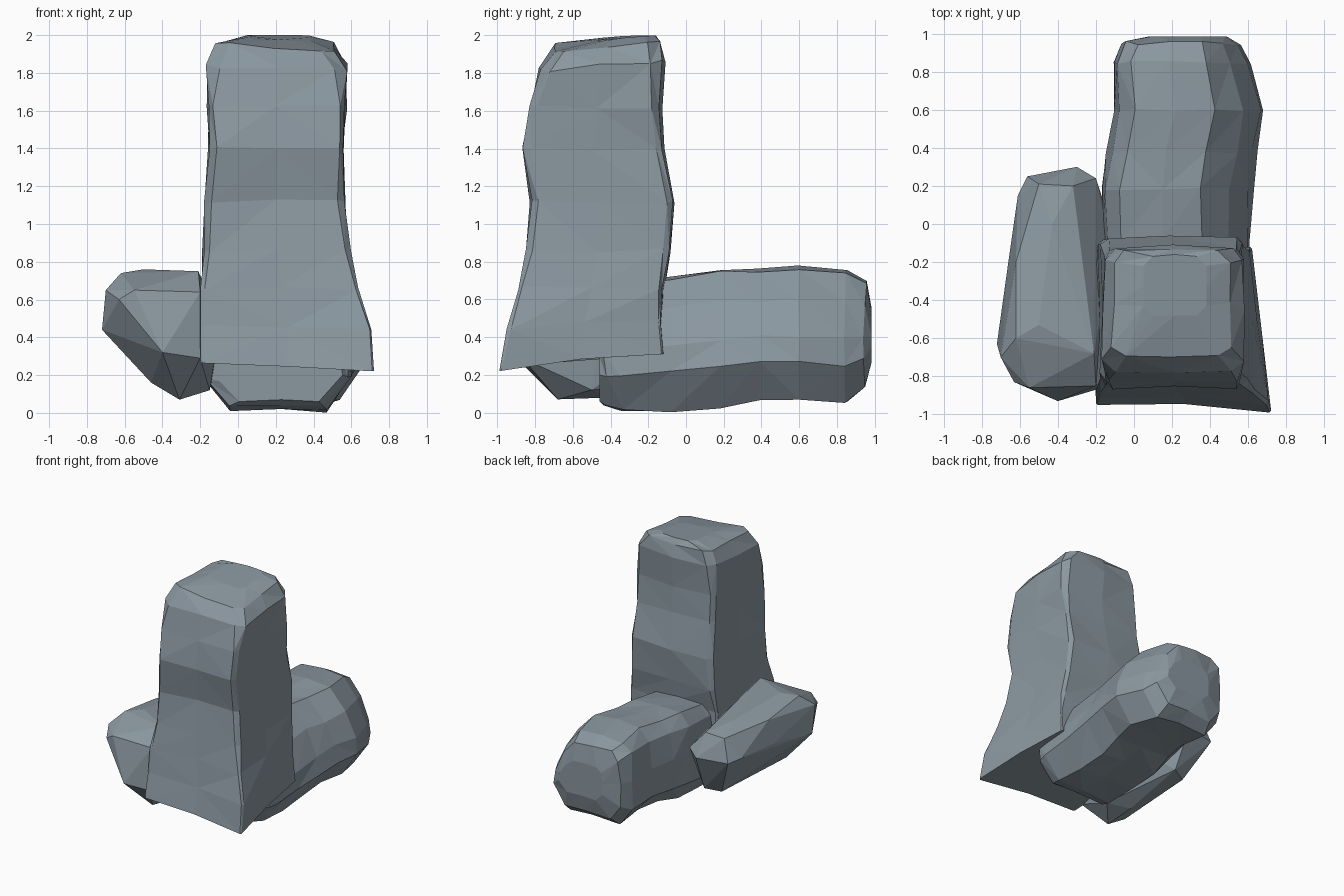
import bpy, bmesh, random
from mathutils import Vector

random.seed(4)
slate = bpy.data.materials.new("slate")
slate.diffuse_color = (0.255, 0.31, 0.35, 1)


def finish(name, bm):
    bmesh.ops.recalc_face_normals(bm, faces=bm.faces)
    me = bpy.data.meshes.new(name)
    bm.to_mesh(me)
    bm.free()
    me.materials.append(slate)
    ob = bpy.data.objects.new(name, me)
    bpy.context.collection.objects.link(ob)
    return ob


def loft(name, rings, jitter):
    """Skin equal-sized rings; roughen the inner ones into uneven facets."""
    bm = bmesh.new()
    rows = []
    for i, ring in enumerate(rings):
        j = jitter if 0 < i < len(rings) - 1 else 0
        rows.append([bm.verts.new(Vector(p) + Vector([random.uniform(-j, j) for _ in range(3)]))
                     for p in ring])
    n = len(rows[0])
    for a, b in zip(rows, rows[1:]):
        for k in range(n):
            m = (k + 1) % n
            if random.random() < 0.5:
                tris = ((a[k], a[m], b[m]), (a[k], b[m], b[k]))
            else:
                tris = ((a[k], a[m], b[k]), (a[m], b[m], b[k]))
            for t in tris:
                bm.faces.new(t)
    bm.faces.new(rows[0])
    bm.faces.new(rows[-1])
    return finish(name, bm)


def block_ring(z, x0, x1, y0, y1, c, back=0.0, tilt=0.0, roll=0.0):
    """Chamfered rectangle; back pulls in the rear right corner,
    tilt lifts the rear, roll drops the front right corner."""
    xm, ym = (x0 + x1) / 2, (y0 + y1) / 2
    xb = x1 - back
    pts = [(x0 + c, y0 + back * 0.4), (xm, y0 + back * 0.45), (x1 - c, y0), (x1, y0 + c),
           ((x1 + xb) / 2, ym), (xb, y1 - c), (xb - c, y1), (xm, y1 + 0.01), (x0 + c, y1),
           (x0, y1 - c), (x0, ym), (x0, y0 + back * 0.4 + c)]
    out = []
    for x, y in pts:
        u, v = (x - x0) / (x1 - x0), (y - y0) / (y1 - y0)
        out.append((x, y, z + tilt * min(1, 1.7 * v) - roll * u * (1 - v)))
    return out


# Upright stone: z, x range, y range, chamfer, rear pull-in, tilt, roll
upright = [
    (0.26, -0.20, 0.72, -0.99, -0.12, 0.01, 0.10, 0.05, 0.04),
    (0.45, -0.20, 0.71, -0.95, -0.13, 0.015, 0.10, 0.04),
    (0.66, -0.19, 0.64, -0.90, -0.12, 0.02, 0.04),
    (0.86, -0.18, 0.60, -0.85, -0.09, 0.025, 0.02),
    (1.12, -0.17, 0.56, -0.82, -0.08, 0.03),
    (1.40, -0.15, 0.56, -0.86, -0.13, 0.03),
    (1.62, -0.16, 0.57, -0.82, -0.14, 0.035),
    (1.83, -0.16, 0.575, -0.78, -0.12, 0.06, 0, 0.03, 0.02),
    (1.955, -0.11, 0.50, -0.70, -0.14, 0.06, 0, 0.005, 0.05),
    (1.985, 0.05, 0.38, -0.48, -0.17, 0.05, 0, 0.015, 0.02),
]
loft("upright_stone", [block_ring(*r) for r in upright], 0.011)

# Long stone lying front to back: y, x range, z range
outline = [(0.0, 0.22), (0.16, 0.0), (0.5, 0.02), (0.80, 0.0), (0.99, 0.28), (0.97, 0.48),
           (0.85, 0.76), (0.66, 0.98), (0.4, 1.0), (0.13, 0.98), (0.03, 0.86), (0.0, 0.55)]
lying = [
    (-0.46, -0.10, 0.56, 0.06, 0.56),
    (-0.43, -0.16, 0.60, 0.03, 0.63),
    (-0.34, -0.16, 0.62, 0.01, 0.69),
    (-0.08, -0.16, 0.62, 0.01, 0.73),
    (0.18, -0.17, 0.63, 0.03, 0.76),
    (0.38, -0.14, 0.65, 0.07, 0.76),
    (0.60, -0.10, 0.69, 0.07, 0.77),
    (0.85, -0.10, 0.61, 0.06, 0.76),
    (0.95, -0.07, 0.57, 0.13, 0.70),
    (0.985, 0.08, 0.49, 0.27, 0.55),
]
loft("lying_stone",
     [[(x0 + u * (x1 - x0), y, z0 + v * (z1 - z0)) for u, v in outline]
      for y, x0, x1, z0, z1 in lying], 0.011)

# Side stone: a simple faceted hull
corners = [
    (-0.56, 0.25, 0.48), (-0.30, 0.30, 0.48), (-0.20, 0.24, 0.52), (-0.50, 0.21, 0.66),
    (-0.32, 0.20, 0.66), (-0.40, 0.10, 0.15), (-0.28, 0.16, 0.17), (-0.61, 0.15, 0.50),
    (-0.09, -0.10, 0.40), (-0.12, -0.12, 0.50), (-0.43, 0.00, 0.71), (-0.62, -0.20, 0.69),
    (-0.66, -0.20, 0.50), (-0.72, -0.63, 0.44), (-0.70, -0.70, 0.65), (-0.62, -0.60, 0.74),
    (-0.50, -0.53, 0.76), (-0.21, -0.68, 0.75), (-0.63, -0.83, 0.60), (-0.55, -0.86, 0.65),
    (-0.40, -0.93, 0.32), (-0.20, -0.87, 0.29), (-0.20, -0.85, 0.64), (-0.31, -0.68, 0.07),
    (-0.46, -0.66, 0.16), (-0.15, -0.50, 0.12), (-0.30, -0.40, 0.08), (-0.09, -0.45, 0.48),
]
bm = bmesh.new()
for p in corners:
    bm.verts.new(p)
bmesh.ops.convex_hull(bm, input=bm.verts)
loose = [v for v in bm.verts if not v.link_faces]
bmesh.ops.delete(bm, geom=loose, context='VERTS')
finish("side_stone", bm)
